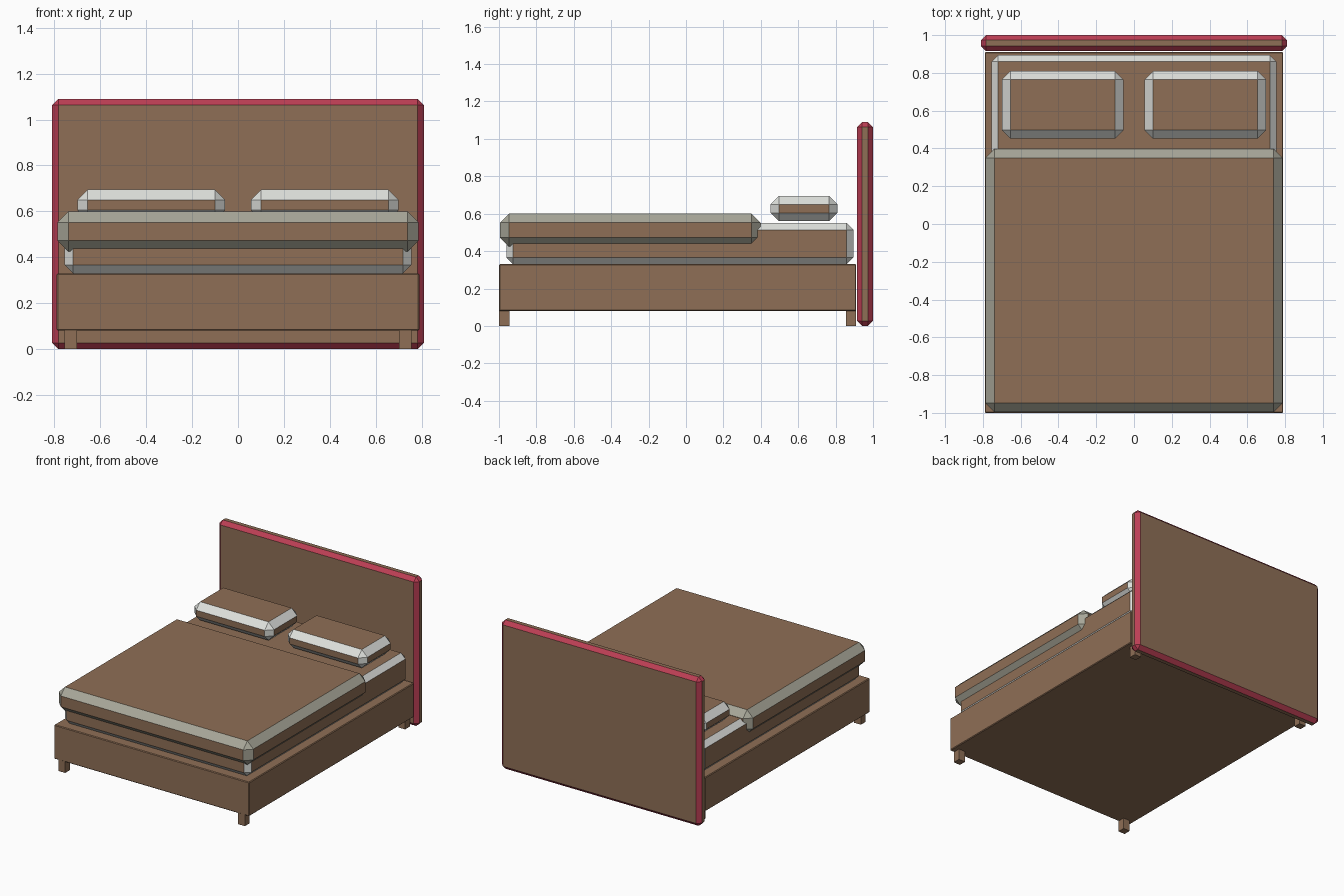
import bpy
import bmesh
from mathutils import Vector

cube = bpy.data.objects.get("Cube")
if cube:
    bpy.data.objects.remove(cube, do_unlink=True)


def material(name, srgb):
    """Flat material from an sRGB colour given in 0-255."""
    linear = [((c / 255 + 0.055) / 1.055) ** 2.4 for c in srgb] + [1.0]
    mat = bpy.data.materials.new(name)
    mat.use_nodes = True
    mat.diffuse_color = linear
    mat.node_tree.nodes["Principled BSDF"].inputs["Base Color"].default_value = linear
    return mat


brown = material("wood brown", (143, 111, 86))
red = material("trim red", (188, 62, 84))
white = material("linen white", (222, 224, 220))
grey = material("blanket grey", (167, 166, 152))


def box(name, low, high, bevel=0.0, trim=brown):
    """Chamfered box: flat sides are brown, slanted faces take the trim."""
    low, high = Vector(low), Vector(high)
    size, centre = high - low, (low + high) / 2
    bm = bmesh.new()
    bmesh.ops.create_cube(bm, size=1)
    for v in bm.verts:
        v.co = v.co * size
    if bevel:
        bmesh.ops.bevel(bm, geom=bm.edges[:], offset=bevel, segments=1,
                        affect='EDGES', clamp_overlap=True)
    bm.normal_update()
    for f in bm.faces:
        f.material_index = int(max(abs(n) for n in f.normal) < 0.9)
    mesh = bpy.data.meshes.new(name)
    bm.to_mesh(mesh)
    bm.free()
    mesh.materials.append(brown)
    mesh.materials.append(trim)
    obj = bpy.data.objects.new(name, mesh)
    obj.location = centre
    bpy.context.collection.objects.link(obj)
    return obj


# Frame and headboard
box("bed_base", (-0.79, -1, 0.08), (0.79, 0.91, 0.33), 0.005)
box("headboard", (-0.81, 0.915, 0), (0.81, 1, 1.09), 0.027, red)

# Bedding
box("mattress", (-0.755, -0.96, 0.33), (0.755, 0.895, 0.55), 0.036, white)
box("blanket", (-0.787, -0.995, 0.425), (0.787, 0.397, 0.60), 0.048, grey)

# Pillows and legs on each side
for side, x in (("left", 0.378), ("right", -0.378)):
    box(side + "_pillow", (x - 0.322, 0.452, 0.56), (x + 0.322, 0.81, 0.695), 0.045, white)
    lx = 0.728 if x > 0 else -0.728
    for end, y in (("front", -0.972), ("back", 0.882)):
        box(f"{end}_{side}_leg", (lx - 0.027, y - 0.027, 0), (lx + 0.027, y + 0.027, 0.085))
